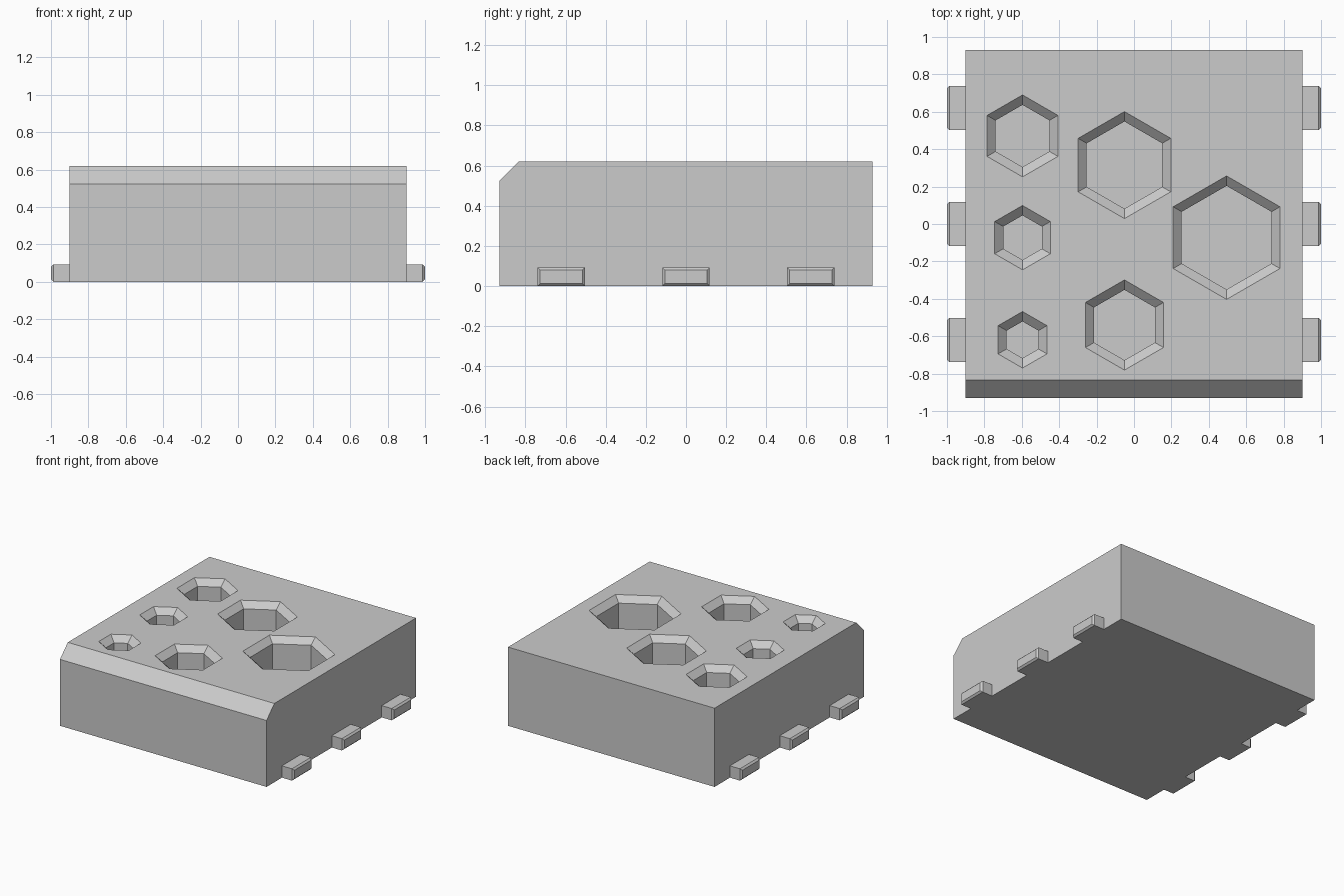
import bpy, bmesh, math

cube = bpy.data.objects.get("Cube")
if cube:
    bpy.data.objects.remove(cube, do_unlink=True)

grey = bpy.data.materials.new("plain_grey")
grey.use_nodes = True
colour = (0.6, 0.6, 0.6, 1)
grey.diffuse_color = colour
grey.node_tree.nodes["Principled BSDF"].inputs["Base Color"].default_value = colour

WIDTH, DEPTH, HEIGHT = 1.8, 1.86, 0.62
CHAMFER, FLOOR, LIP = 0.097, 0.12, 0.053


def loft(bm, rings):
    """Close a stack of matching rings into a solid."""
    loops = [[bm.verts.new(p) for p in ring] for ring in rings]
    for a, b in zip(loops, loops[1:]):
        for i in range(len(a)):
            j = (i + 1) % len(a)
            bm.faces.new((a[i], a[j], b[j], b[i]))
    bm.faces.new(loops[0][::-1])
    bm.faces.new(loops[-1])


def make_object(name, bm):
    bmesh.ops.recalc_face_normals(bm, faces=bm.faces)
    mesh = bpy.data.meshes.new(name)
    bm.to_mesh(mesh)
    bm.free()
    mesh.materials.append(grey)
    obj = bpy.data.objects.new(name, mesh)
    bpy.context.collection.objects.link(obj)
    return obj


def hexagon(x, y, z, r):
    angles = [math.radians(30 + 60 * i) for i in range(6)]
    return [(x + r * math.cos(a), y + r * math.sin(a), z) for a in angles]


# Block with a chamfered front top edge
y = DEPTH / 2
profile = [(-y, 0), (y, 0), (y, HEIGHT), (-y + CHAMFER, HEIGHT), (-y, HEIGHT - CHAMFER)]
bm = bmesh.new()
loft(bm, [[(x, py, pz) for py, pz in profile] for x in (-WIDTH / 2, WIDTH / 2)])
block = make_object("block", bm)

# Hexagonal sockets with sloped lips: x, y, outer radius
sockets = [
    (-0.596, 0.471, 0.219), (-0.596, -0.073, 0.172), (-0.596, -0.619, 0.151),
    (-0.051, 0.315, 0.286), (-0.051, -0.54, 0.241), (0.495, -0.073, 0.33),
]
slope = LIP * math.cos(math.pi / 6)
bm = bmesh.new()
for sx, sy, r in sockets:
    loft(bm, [
        hexagon(sx, sy, FLOOR, r - LIP),
        hexagon(sx, sy, HEIGHT - slope, r - LIP),
        hexagon(sx, sy, HEIGHT + slope, r + LIP),
    ])
cutter = make_object("socket_cutter", bm)
cutter.hide_render = True
cut = block.modifiers.new("sockets", 'BOOLEAN')
cut.operation = 'DIFFERENCE'
cut.solver = 'EXACT'
cut.object = cutter
bpy.context.view_layer.objects.active = block
bpy.ops.object.modifier_apply(modifier=cut.name)
bpy.data.objects.remove(cutter, do_unlink=True)

# Side tabs with bevelled outer ends
TAB_HALF, TAB_HEIGHT, BEVEL = 0.118, 0.093, 0.013


def tab_ring(x, cy, inset):
    h = TAB_HALF - inset
    low, high = inset, TAB_HEIGHT - inset
    return [(x, cy - h, low), (x, cy + h, low), (x, cy + h, high), (x, cy - h, high)]


for side, label in ((1, "left"), (-1, "right")):
    for cy, place in ((-0.621, "front"), (0, "middle"), (0.621, "back")):
        bm = bmesh.new()
        loft(bm, [
            tab_ring(side * WIDTH / 2, cy, 0),
            tab_ring(side * (1 - BEVEL), cy, 0),
            tab_ring(side, cy, BEVEL),
        ])
        make_object(f"{label}_{place}_tab", bm)
